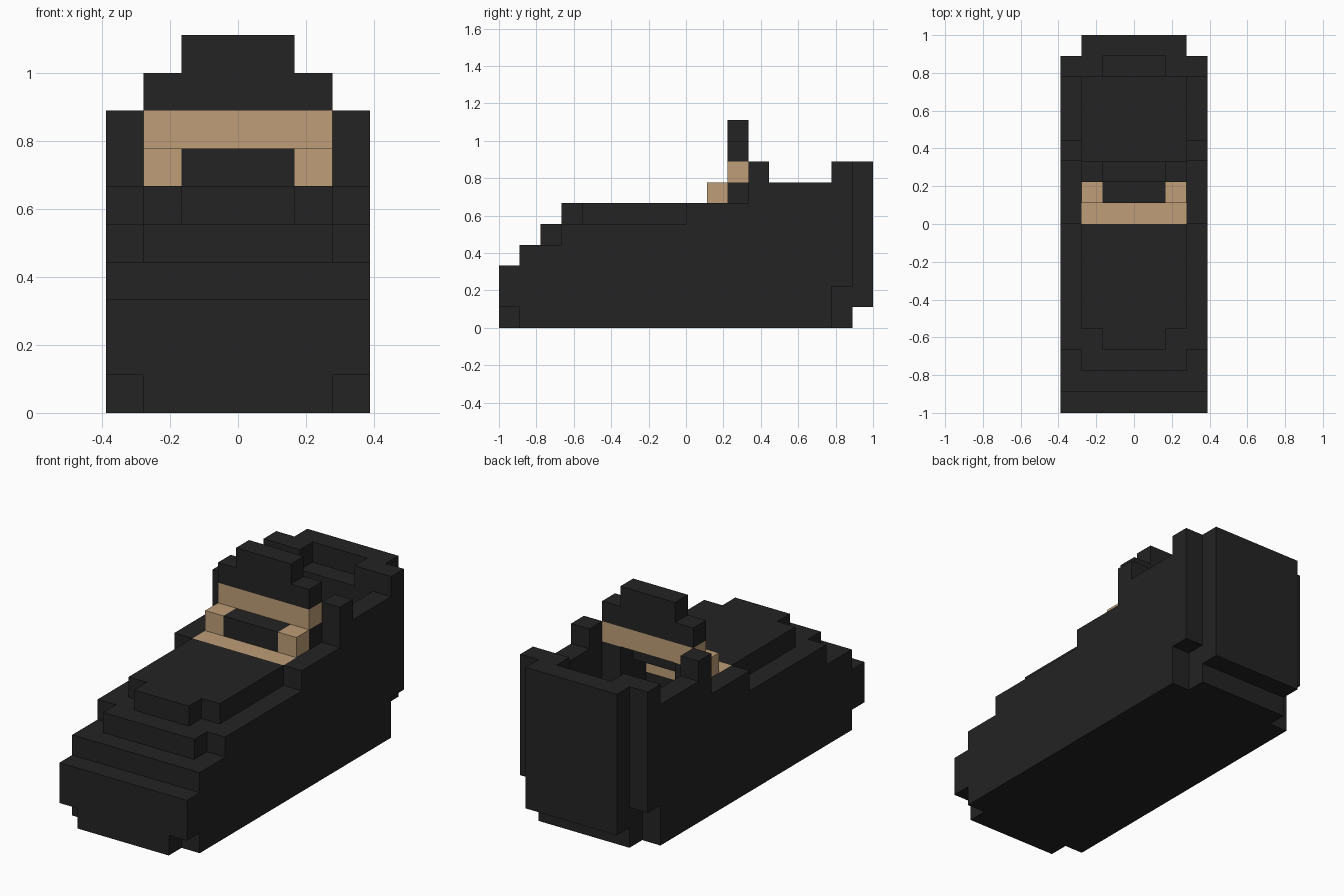
import bpy, bmesh
from mathutils import Vector

cube = bpy.data.objects.get("Cube")
if cube:
    bpy.data.objects.remove(cube, do_unlink=True)

U = 1 / 9                      # block size
NX, NY = 7, 18                 # footprint in blocks


def make_material(name, rgb):
    m = bpy.data.materials.new(name)
    m.use_nodes = True
    col = (*rgb, 1)
    m.diffuse_color = col
    bsdf = m.node_tree.nodes["Principled BSDF"]
    bsdf.inputs["Base Color"].default_value = col
    bsdf.inputs["Roughness"].default_value = 0.8
    return m


black = make_material("black", (0.017, 0.017, 0.017))
tan = make_material("tan", (0.52, 0.34, 0.185))

# Each part is a list of block ranges: x0, x1, y0, y1, z0, z1
# "mirror" repeats the ranges on the other side of the shoe
parts = [
    # bottom slab with the corners left out
    ("sole", black, False, [(0, 7, 1, 16, 0, 1), (1, 6, 0, 17, 0, 1)]),
    # stepped toe
    ("toe_cap", black, False, [(0, 7, 0, 1, 1, 3), (0, 7, 1, 3, 1, 4),
                               (1, 6, 2, 3, 4, 5)]),
    # front upper with the raised centre
    ("vamp", black, False, [(0, 7, 3, 9, 1, 5), (1, 6, 4, 9, 5, 6),
                            (2, 5, 3, 4, 5, 6), (1, 6, 9, 10, 1, 5)]),
    # side walls with an upright post beside the opening
    ("side_wall", black, True, [(0, 1, 9, 16, 1, 6), (0, 1, 12, 16, 6, 7),
                                (0, 1, 12, 13, 7, 8)]),
    # heel counter with a notch at the inside top
    ("heel", black, True, [(0, 1, 16, 17, 2, 8), (1, 2, 16, 17, 1, 8)]),
    ("heel_back", black, False, [(2, 5, 16, 17, 1, 7), (1, 6, 17, 18, 1, 8)]),
    # inner support under the strap
    ("eyestay", black, True, [(1, 2, 10, 12, 1, 6), (1, 2, 11, 12, 6, 7)]),
    # tan trim across the instep
    ("instep_band", tan, False, [(1, 6, 9, 10, 5, 6)]),
    ("strap_side", tan, True, [(1, 2, 10, 11, 6, 7)]),
    ("tongue_band", tan, False, [(1, 6, 11, 12, 7, 8)]),
    # tongue
    ("tongue_base", black, False, [(2, 5, 10, 11, 6, 7)]),
    ("tongue_top", black, False, [(1, 6, 11, 12, 8, 9), (2, 5, 11, 12, 9, 10)]),
]


def blocks(ranges, mirror):
    cells = set()
    for x0, x1, y0, y1, z0, z1 in ranges:
        for x in range(x0, x1):
            for y in range(y0, y1):
                for z in range(z0, z1):
                    cells.add((x, y, z))
                    if mirror:
                        cells.add((NX - 1 - x, y, z))
    return cells


shapes = [(name, mat, blocks(r, mirror)) for name, mat, mirror, r in parts]
solid = set().union(*(s[2] for s in shapes))


def build(name, mat, cells):
    """Skin the blocks, keeping only faces open to the air."""
    bm = bmesh.new()
    for cell in cells:
        for axis in range(3):
            for sign in (-1, 1):
                n = list(cell)
                n[axis] += sign
                if tuple(n) in solid:
                    continue
                a, b = (axis + 1) % 3, (axis + 2) % 3
                corners = [(0, 0), (1, 0), (1, 1), (0, 1)]
                if sign < 0:
                    corners.reverse()
                verts = []
                for i, j in corners:
                    p = Vector(cell)
                    p[axis] += max(sign, 0)
                    p[a] += i
                    p[b] += j
                    verts.append(bm.verts.new(
                        ((p.x - NX / 2) * U, (p.y - NY / 2) * U, p.z * U)))
                bm.faces.new(verts)
    bmesh.ops.remove_doubles(bm, verts=bm.verts, dist=1e-4)
    mesh = bpy.data.meshes.new(name)
    bm.to_mesh(mesh)
    bm.free()
    mesh.materials.append(mat)
    bpy.context.collection.objects.link(bpy.data.objects.new(name, mesh))


for shape in shapes:
    build(*shape)
